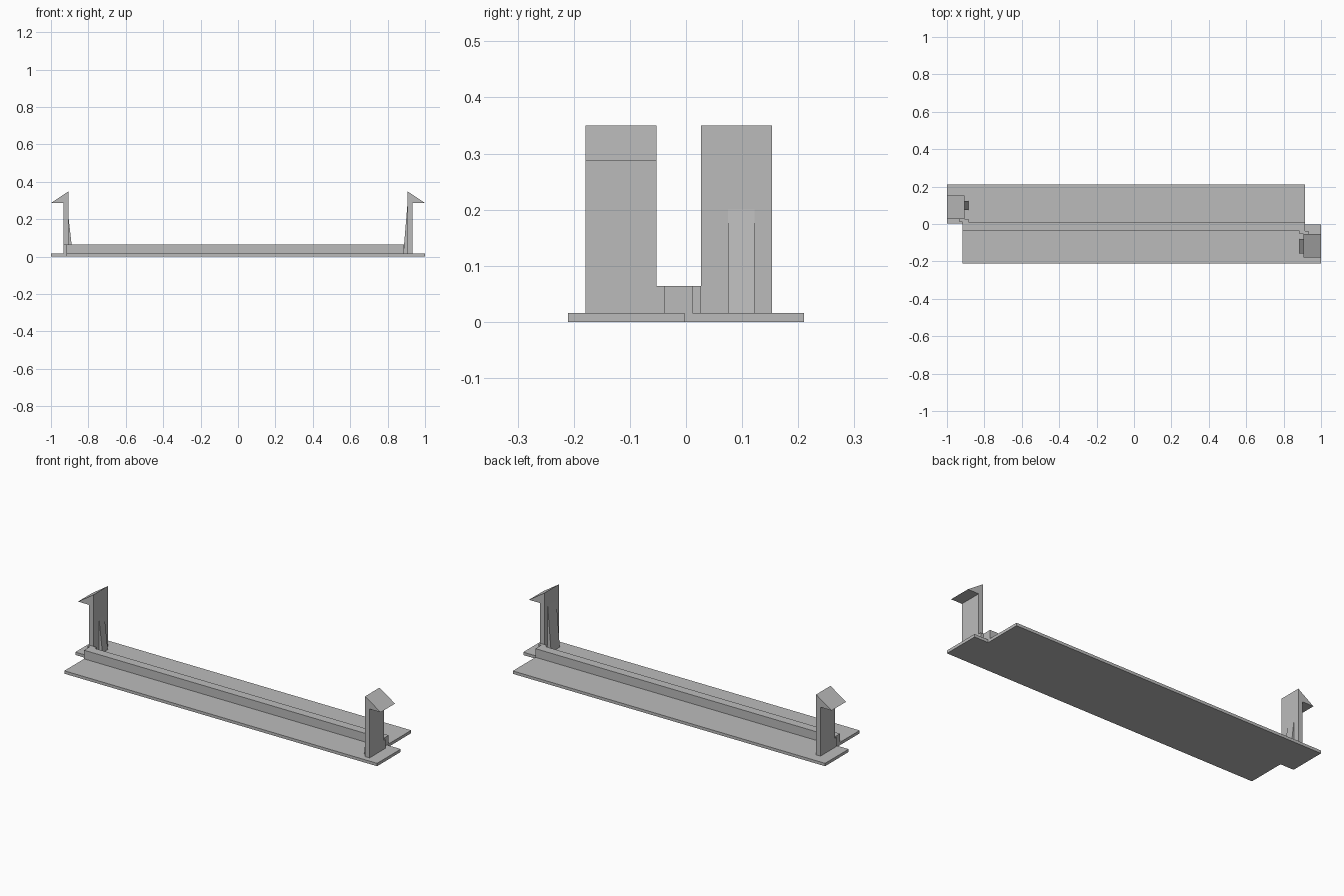
import bpy
import bmesh

cube = bpy.data.objects.get("Cube")
if cube:
    bpy.data.objects.remove(cube, do_unlink=True)

grey = bpy.data.materials.new("plain grey")
grey.use_nodes = True
tone = (0.5, 0.5, 0.5, 1)
grey.diffuse_color = tone
grey.node_tree.nodes["Principled BSDF"].inputs["Base Color"].default_value = tone


def extrude(name, points, place, depth):
    """Extrude a flat outline along a vector; place maps outline points to 3D."""
    mesh = bpy.data.meshes.new(name)
    bm = bmesh.new()
    face = bm.faces.new([bm.verts.new(place(a, b)) for a, b in points])
    top = bmesh.ops.extrude_face_region(bm, geom=[face])
    moved = [v for v in top["geom"] if isinstance(v, bmesh.types.BMVert)]
    bmesh.ops.translate(bm, verts=moved, vec=depth)
    bmesh.ops.recalc_face_normals(bm, faces=bm.faces)
    bm.to_mesh(mesh)
    bm.free()
    mesh.materials.append(grey)
    obj = bpy.data.objects.new(name, mesh)
    bpy.context.collection.objects.link(obj)
    return obj


def slab(name, outline, z0, z1):
    return extrude(name, outline, lambda x, y: (x, y, z0), (0, 0, z1 - z0))


def side_profile(name, profile, y0, y1):
    return extrude(name, profile, lambda x, z: (x, y0, z), (0, y1 - y0, 0))


PLATE, RAIL, TOP = 0.016, 0.064, 0.35

# Base plate with opposite corners notched
slab("base_plate", [(-0.918, -0.21), (1, -0.21), (1, -0.003), (0.915, -0.003),
                    (0.915, 0.21), (-1, 0.21), (-1, 0.004), (-0.918, 0.004)], 0, PLATE)

# Centre rail with a small foot joining each post
slab("centre_rail", [(-0.918, -0.037), (0.885, -0.037), (0.885, -0.053), (0.932, -0.053),
                     (0.932, -0.037), (0.915, -0.037), (0.915, 0.012), (-0.885, 0.012),
                     (-0.885, 0.027), (-0.932, 0.027), (-0.932, 0.012), (-0.918, 0.012)],
     PLATE, RAIL)

# Hooked posts and their tapered inner ribs, one at each end
for side, s, y0, y1, rib0, rib1, rib_top in (
        ("left", 1, -0.179, -0.053, -0.157, -0.081, 0.27),
        ("right", -1, 0.027, 0.153, 0.075, 0.122, 0.2)):
    side_profile(side + "_hook_post",
                 [(s * 0.905, PLATE), (s * 0.932, PLATE), (s * 0.932, 0.287),
                  (s, 0.287), (s * 0.905, TOP)], y0, y1)
    side_profile(side + "_rib",
                 [(s * 0.884, PLATE), (s * 0.905, PLATE), (s * 0.905, rib_top)], rib0, rib1)
